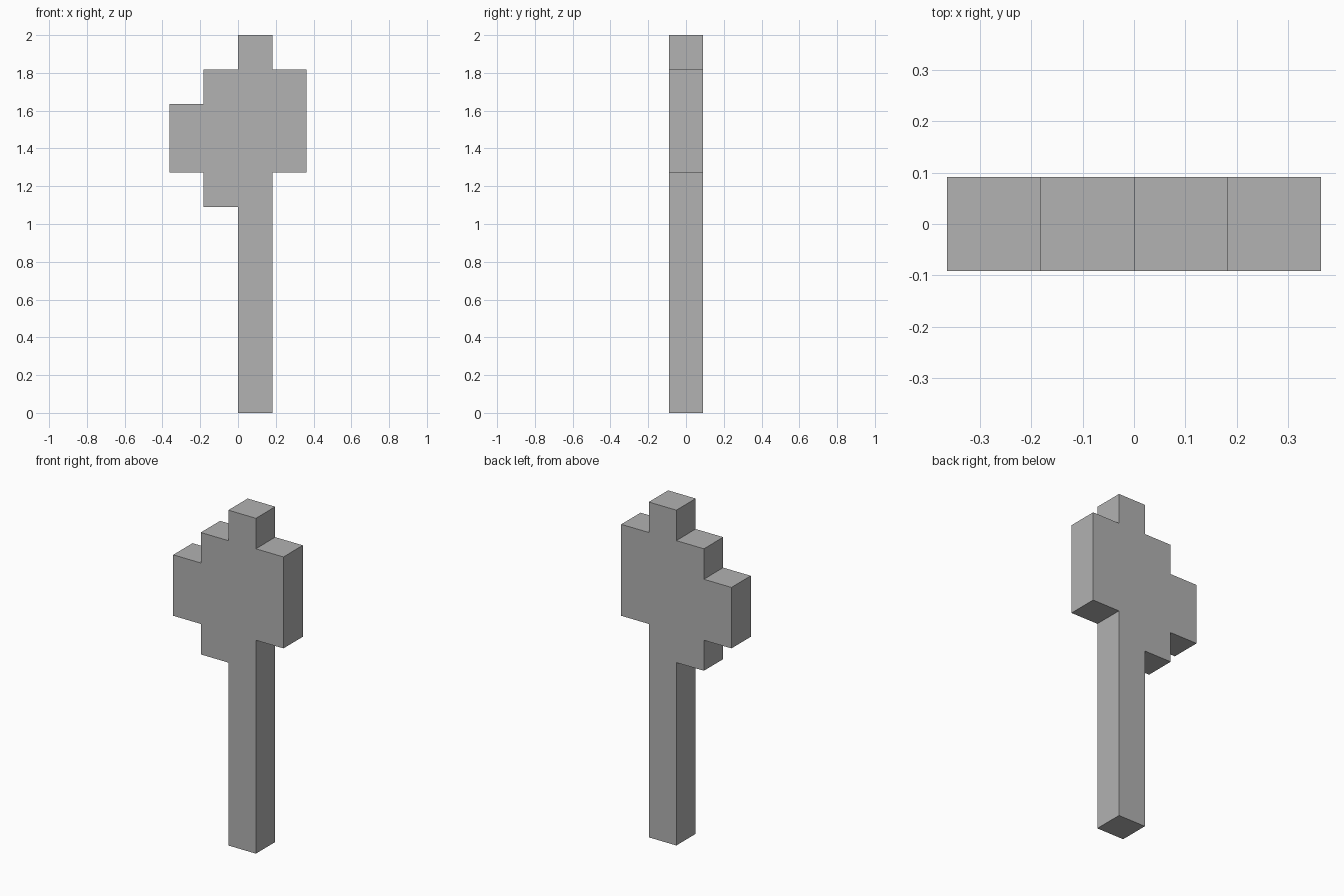
import bpy
import bmesh

cube = bpy.data.objects.get("Cube")
if cube:
    bpy.data.objects.remove(cube, do_unlink=True)

UNIT = 2 / 11  # one block of the stepped shape

# Single plain grey
grey = bpy.data.materials.new("plain_grey")
grey.use_nodes = True
colour = (0.445, 0.445, 0.445, 1)
grey.diffuse_color = colour
grey.node_tree.nodes["Principled BSDF"].inputs["Base Color"].default_value = colour


def extruded_profile(name, outline, depth, material):
    """Extrude a counter-clockwise x-z outline evenly about y = 0."""
    bm = bmesh.new()
    face = bm.faces.new([bm.verts.new((x * UNIT, -depth / 2, z * UNIT)) for x, z in outline])
    result = bmesh.ops.extrude_face_region(bm, geom=[face], use_keep_orig=True)
    back = [v for v in result["geom"] if isinstance(v, bmesh.types.BMVert)]
    bmesh.ops.translate(bm, verts=back, vec=(0, depth, 0))
    bmesh.ops.recalc_face_normals(bm, faces=bm.faces)
    mesh = bpy.data.meshes.new(name)
    bm.to_mesh(mesh)
    bm.free()
    mesh.materials.append(material)
    obj = bpy.data.objects.new(name, mesh)
    bpy.context.collection.objects.link(obj)
    return obj


# Long shaft with its stepped head, one continuous block silhouette
outline = [
    (0, 0), (1, 0), (1, 7), (2, 7), (2, 10), (1, 10), (1, 11), (0, 11),
    (0, 10), (-1, 10), (-1, 9), (-2, 9), (-2, 7), (-1, 7), (-1, 6), (0, 6),
]
extruded_profile("shaft_and_stepped_head", outline, UNIT, grey)
